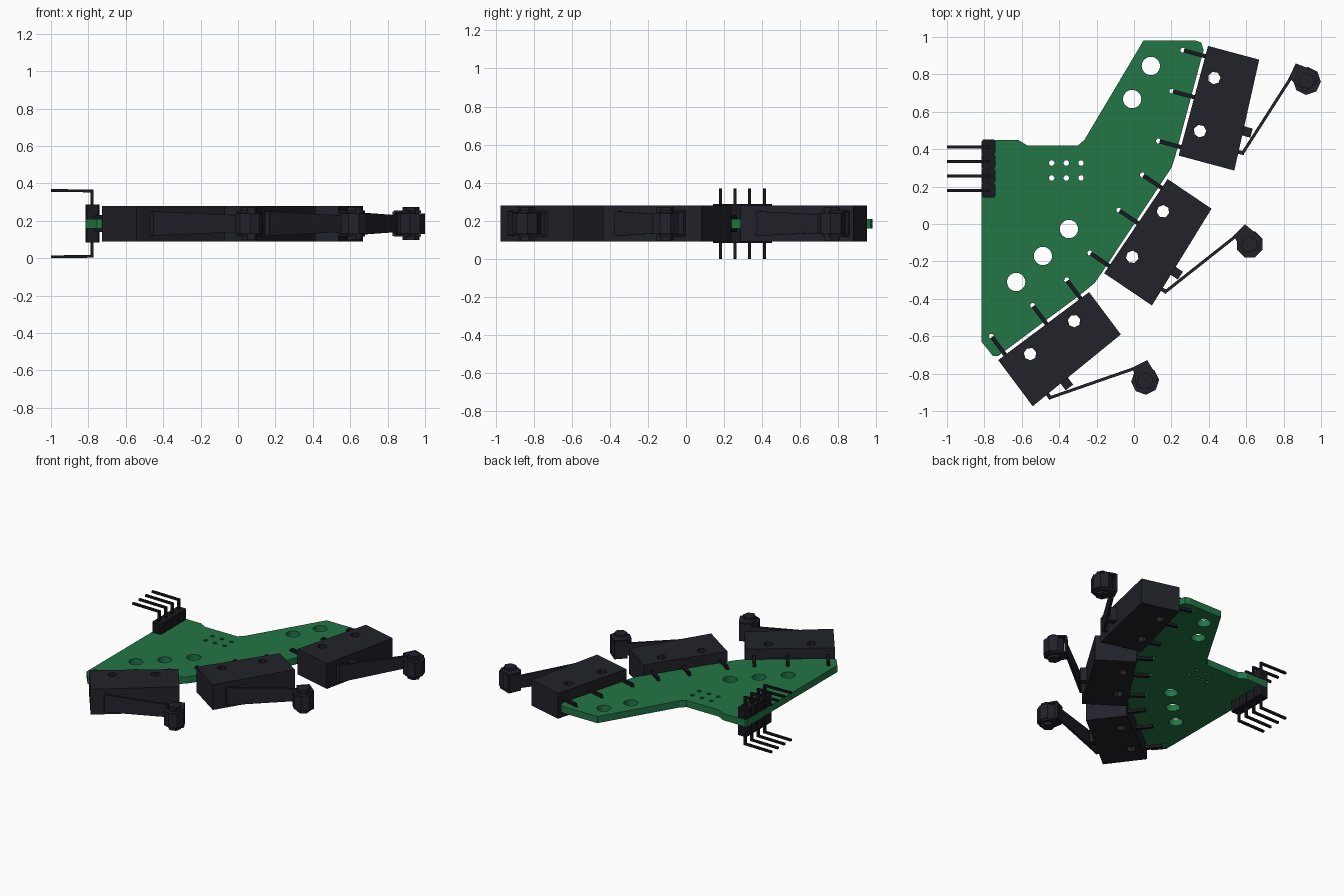
import bpy, bmesh, math
from mathutils import Matrix

if "Cube" in bpy.data.objects:
    bpy.data.objects.remove(bpy.data.objects["Cube"])

MID = 0.185  # height of the board's middle plane


def material(name, rgb):
    m = bpy.data.materials.new(name)
    m.diffuse_color = (*rgb, 1)
    m.use_nodes = True
    m.node_tree.nodes["Principled BSDF"].inputs["Base Color"].default_value = m.diffuse_color
    return m


GREEN = material("board green", (0.016, 0.18, 0.062))
NAVY = material("dark navy plastic", (0.016, 0.016, 0.024))
BLACK = material("dark metal", (0.009, 0.009, 0.013))


def prism(name, pts, z0, z1, mat, matrix=None):
    """Extrude a flat outline between two heights."""
    bm = bmesh.new()
    face = bm.faces.new([bm.verts.new((x, y, z0)) for x, y in pts])
    ext = bmesh.ops.extrude_face_region(bm, geom=[face])
    for v in ext["geom"]:
        if isinstance(v, bmesh.types.BMVert):
            v.co.z = z1
    if matrix:
        bm.transform(matrix)
    bmesh.ops.recalc_face_normals(bm, faces=bm.faces)
    me = bpy.data.meshes.new(name)
    bm.to_mesh(me)
    bm.free()
    me.materials.append(mat)
    ob = bpy.data.objects.new(name, me)
    bpy.context.collection.objects.link(ob)
    return ob


def rect(x0, y0, x1, y1):
    return [(x0, y0), (x1, y0), (x1, y1), (x0, y1)]


def ngon(x, y, r, n, turn=0.0):
    return [(x + r * math.cos(turn + math.tau * i / n),
             y + r * math.sin(turn + math.tau * i / n)) for i in range(n)]


def strip(a, b, w):
    """Outline of a straight bar of width w."""
    d = math.dist(a, b)
    nx, ny = -(b[1] - a[1]) / d * w / 2, (b[0] - a[0]) / d * w / 2
    return [(a[0] + nx, a[1] + ny), (b[0] + nx, b[1] + ny),
            (b[0] - nx, b[1] - ny), (a[0] - nx, a[1] - ny)]


def drill(ob, holes, matrix=None):
    """Cut (x, y, radius, sides) holes straight through a part."""
    for x, y, r, n in holes:
        cutter = prism("hole_cutter", ngon(x, y, r, n, 0.3), -0.2, 0.6, ob.data.materials[0], matrix)
        cutter.hide_render = True
        mod = ob.modifiers.new("hole", 'BOOLEAN')
        mod.object, mod.operation, mod.solver = cutter, 'DIFFERENCE', 'EXACT'
    bpy.context.view_layer.update()
    me = bpy.data.meshes.new_from_object(
        ob.evaluated_get(bpy.context.evaluated_depsgraph_get()))
    cutters = [m.object for m in ob.modifiers]
    ob.modifiers.clear()
    ob.data = me
    for c in cutters:
        bpy.data.objects.remove(c)


# Circuit board outline and its mounting holes
outline = [(0.05, 0.98), (0.33, 0.98), (0.36, 0.97), (0.372, 0.93), (0.22, 0.36),
           (0.20, 0.30), (-0.175, -0.265), (-0.21, -0.315), (-0.27, -0.365),
           (-0.725, -0.705), (-0.755, -0.705), (-0.815, -0.63), (-0.815, 0.44),
           (-0.805, 0.45), (-0.62, 0.45), (-0.57, 0.42), (-0.30, 0.42), (-0.265, 0.45)]
board = prism("circuit_board", outline, MID - 0.025, MID + 0.025, GREEN)
holes = [(x, y, 0.049, 24) for x, y in
         [(0.09, 0.845), (-0.01, 0.668), (-0.348, -0.027), (-0.487, -0.171), (-0.63, -0.31)]]
holes += [(x, y, 0.015, 10) for x in (-0.44, -0.362, -0.283) for y in (0.326, 0.246)]

# Three lever switches fanned along the slanted edge.
# Local x runs outward from the board, local y runs back along the switch.
for corner_x, corner_y, angle in [(0.396, 0.952, 15), (0.18, 0.24, 34), (-0.24, -0.364, 53.2)]:
    M = Matrix.Translation((corner_x, corner_y, 0)) @ Matrix.Rotation(-math.radians(angle), 4, 'Z')

    body = prism("switch_body", [(0, 0), (0.283, 0), (0.308, -0.607), (0, -0.607)],
                 MID - 0.095, MID + 0.095, NAVY, M)
    drill(body, [(0.076, -0.157, 0.034, 7), (0.076, -0.451, 0.034, 7)], M)

    # Contact blades straddling the board, with a solder hole at each tip
    for y in (-0.057, -0.284, -0.56):
        prism("switch_contact", rect(-0.118, y - 0.011, 0.01, y + 0.011),
              MID - 0.045, MID + 0.045, BLACK, M)
        tip = M @ Matrix.Translation((-0.124, y, 0))
        holes.append((tip.translation.x, tip.translation.y, 0.014, 8))

    # Push button, lever arm and the foot that hinges it to the body
    prism("switch_button", rect(0.28, -0.415, 0.345, -0.365), MID - 0.05, MID + 0.05, NAVY, M)
    prism("lever_foot", rect(0.29, -0.515, 0.335, -0.495), MID - 0.065, MID + 0.065, NAVY, M)
    arm = prism("lever_arm", strip((0.325, -0.512), (0.472, -0.05), 0.016),
                MID - 0.065, MID + 0.065, NAVY)
    for v in arm.data.vertices:  # arm narrows towards the roller
        if v.co.y > -0.2:
            v.co.z = MID + (v.co.z - MID) * 0.7
    arm.data.transform(M)

    # Roller fork: back wall plus two cheek plates
    prism("fork_wall", strip((0.469, -0.058), (0.485, 0.03), 0.016), MID - 0.065, MID + 0.065, NAVY, M)
    cheek = [(0.469, -0.058), (0.485, 0.03), (0.59, 0.02), (0.615, -0.04), (0.56, -0.10)]
    for s in (-1, 1):
        prism("fork_cheek", cheek, MID + s * 0.058, MID + s * 0.07, NAVY, M)

    # Roller and its axle heads
    prism("roller", ngon(0.559, -0.044, 0.075, 8, 0.2), MID - 0.055, MID + 0.055, NAVY, M)
    prism("roller_axle", ngon(0.559, -0.044, 0.045, 6, 0.2), MID - 0.088, MID + 0.088, NAVY, M)

drill(board, holes)

# Pin header on both faces of the board, with bent pins
for s in (-1, 1):
    for i in range(4):
        y = 0.412 - i * 0.0773
        h = 0.0387
        block = [(-0.807, y - h), (-0.748, y - h), (-0.74, y - h + 0.012), (-0.74, y + h - 0.012),
                 (-0.748, y + h), (-0.807, y + h), (-0.815, y + h - 0.012), (-0.815, y - h + 0.012)]
        prism("header_block", block, MID + s * 0.025, MID + s * 0.102, BLACK)
        prism("header_pin_post", rect(-0.789, y - 0.008, -0.773, y + 0.008),
              MID + s * 0.09, MID + s * 0.18, BLACK)
        pin = prism("header_pin_tip", rect(-1.0, y - 0.008, -0.773, y + 0.008),
                    MID + s * 0.167, MID + s * 0.182, BLACK)
        for v in pin.data.vertices:  # tips splay slightly outward
            if v.co.x < -0.9:
                v.co.z += s * 0.003
